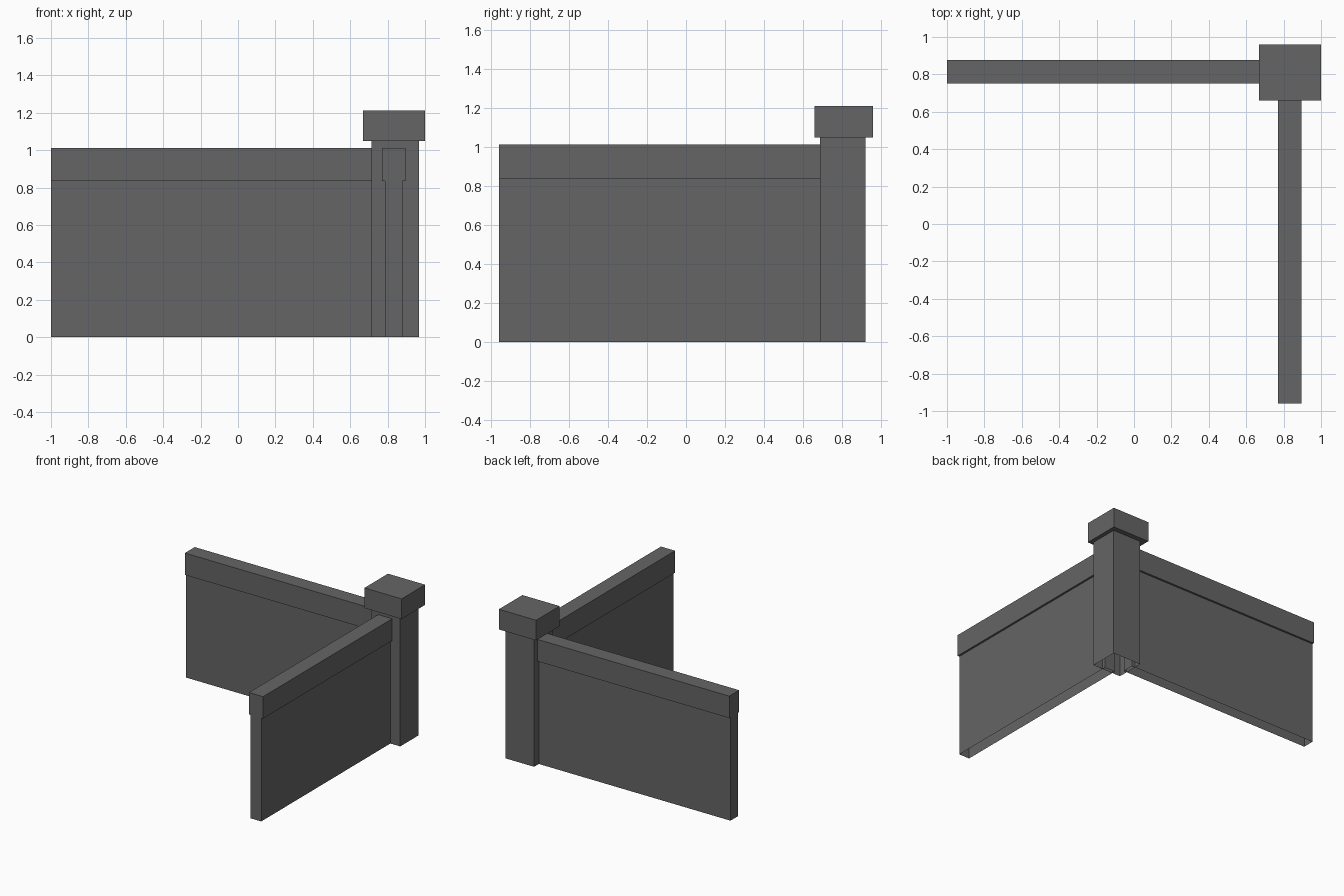
import bpy
import bmesh
from mathutils import Vector

if "Cube" in bpy.data.objects:
    bpy.data.objects.remove(bpy.data.objects["Cube"])

stone = bpy.data.materials.new("dark_grey")
stone.diffuse_color = (0.13, 0.13, 0.13, 1)
stone.use_nodes = True
stone.node_tree.nodes["Principled BSDF"].inputs["Base Color"].default_value = stone.diffuse_color


def finish(name, bm):
    bmesh.ops.recalc_face_normals(bm, faces=bm.faces)
    mesh = bpy.data.meshes.new(name)
    bm.to_mesh(mesh)
    bm.free()
    mesh.materials.append(stone)
    obj = bpy.data.objects.new(name, mesh)
    bpy.context.collection.objects.link(obj)
    return obj


def block(name, lo, hi, open_bottom=False):
    lo, hi = Vector(lo), Vector(hi)
    bm = bmesh.new()
    bmesh.ops.create_cube(bm, size=1)
    for v in bm.verts:
        v.co = (lo + hi) / 2 + v.co * (hi - lo)
    bmesh.ops.recalc_face_normals(bm, faces=bm.faces)
    if open_bottom:
        bottom = [f for f in bm.faces if f.normal.z < -0.5]
        bmesh.ops.delete(bm, geom=bottom, context='FACES_ONLY')
    return finish(name, bm)


def wall(name, along_x, centre, start, end):
    """Panel with a wider coping rail: a T section swept along one axis."""
    panel, rail = 0.047, 0.063
    half = [(panel, 0), (panel, 0.835), (rail, 0.835), (rail, 1.012)]
    section = half + [(-w, z) for w, z in reversed(half)]

    def place(t, w, z):
        return (t, centre + w, z) if along_x else (centre + w, t, z)

    bm = bmesh.new()
    rings = [[bm.verts.new(place(t, w, z)) for w, z in section] for t in (start, end)]
    a, b = rings
    # Sides, lips and top; the underside stays open
    for i in range(len(section) - 1):
        bm.faces.new((a[i], a[i + 1], b[i + 1], b[i]))
    # Flat ends
    bm.faces.new(a)
    bm.faces.new(b)
    return finish(name, bm)


# Corner post and its overhanging cap
block("corner_post", (0.713, 0.688, 0), (0.968, 0.92, 1.05), open_bottom=True)
block("post_cap", (0.668, 0.66, 1.048), (1.0, 0.96, 1.211))

# Two walls meeting at the post
wall("back_wall", True, 0.813, -1.0, 0.74)
wall("side_wall", False, 0.833, -0.96, 0.715)
